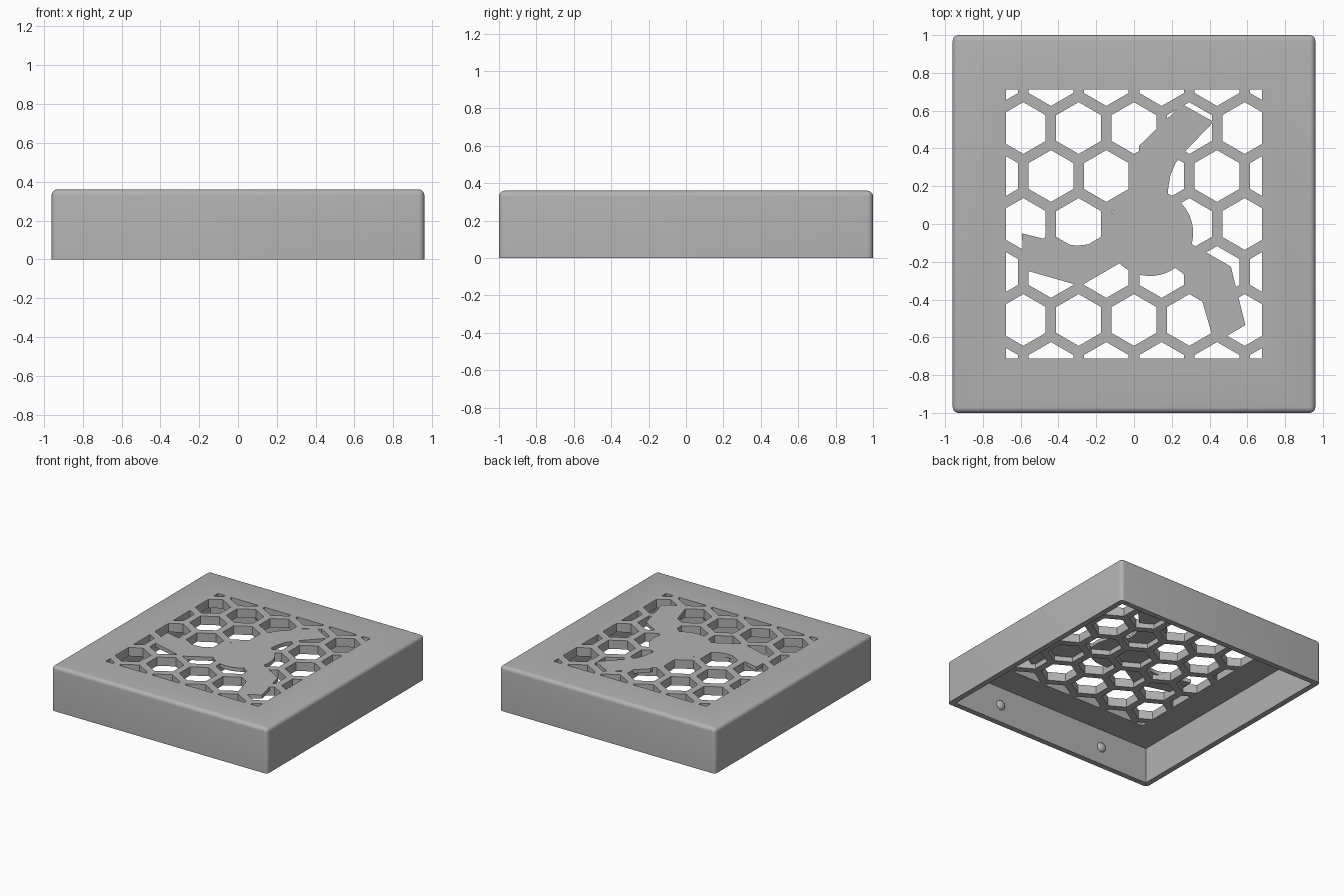
import bpy, bmesh, math
from mathutils import Matrix, Vector

old = bpy.data.objects.get("Cube")
if old:
    bpy.data.objects.remove(old, do_unlink=True)

HX, HY, H = 0.96, 1.0, 0.36        # outer half sizes and height
WALL, PLATE, FAN = 0.045, 0.07, 0.03

grey = bpy.data.materials.new("grey_plastic")
grey.use_nodes = True
COLOUR = (0.45, 0.45, 0.45, 1)
grey.diffuse_color = COLOUR
grey.node_tree.nodes["Principled BSDF"].inputs["Base Color"].default_value = COLOUR


def to_object(name, bm):
    bmesh.ops.recalc_face_normals(bm, faces=bm.faces[:])
    mesh = bpy.data.meshes.new(name)
    bm.to_mesh(mesh)
    bm.free()
    mesh.materials.append(grey)
    ob = bpy.data.objects.new(name, mesh)
    bpy.context.collection.objects.link(ob)
    return ob


def raise_faces(bm, height):
    res = bmesh.ops.extrude_face_region(bm, geom=bm.faces[:])
    verts = [g for g in res["geom"] if isinstance(g, bmesh.types.BMVert)]
    bmesh.ops.translate(bm, verts=verts, vec=(0, 0, height))


def prism(name, points, z0, z1):
    bm = bmesh.new()
    bm.faces.new([bm.verts.new((x, y, z0)) for x, y in points])
    raise_faces(bm, z1 - z0)
    return to_object(name, bm)


def ring(n, r, cx, cy, start=0.0):
    return [(cx + r * math.cos(start + math.tau * i / n),
             cy + r * math.sin(start + math.tau * i / n)) for i in range(n)]


def box(x, y):
    return [(-x, -y), (x, -y), (x, y), (-x, y)]


def boolean(ob, cutter, operation="DIFFERENCE"):
    mod = ob.modifiers.new("boolean", "BOOLEAN")
    mod.operation, mod.solver, mod.object = operation, "EXACT", cutter
    bpy.ops.object.select_all(action="DESELECT")
    bpy.context.view_layer.objects.active = ob
    ob.select_set(True)
    bpy.ops.object.modifier_apply(modifier=mod.name)
    bpy.data.objects.remove(cutter, do_unlink=True)


# Outer shell, rounded everywhere but along the open bottom
cover = prism("grille_cover", box(HX, HY), 0, H)
bm = bmesh.new()
bm.from_mesh(cover.data)
edges = [e for e in bm.edges if max(v.co.z for v in e.verts) > H / 2]
bmesh.ops.bevel(bm, geom=edges, offset=0.03, segments=5, profile=0.5, affect="EDGES")
bm.to_mesh(cover.data)
bm.free()
boolean(cover, prism("cavity", box(HX - WALL, HY - WALL), -0.1, H - PLATE))

# Honeycomb holes, trimmed to a rectangle
PITCH, ROW = 0.293, 0.254
bm = bmesh.new()
for row in range(-3, 4):
    for col in range(-3, 4):
        cx = (col + 0.5 * (row % 2)) * PITCH
        pts = ring(6, 0.137, cx, row * ROW, math.pi / 6)
        bm.faces.new([bm.verts.new((x, y, H - 0.15)) for x, y in pts])
for normal, d in (((1, 0, 0), 0.677), ((0, 1, 0), 0.713)):
    for s in (-1, 1):
        n = Vector(normal) * s
        bmesh.ops.bisect_plane(bm, geom=bm.verts[:] + bm.edges[:] + bm.faces[:],
                               plane_co=n * d, plane_no=n, clear_outer=True)
raise_faces(bm, 0.3)
holes = to_object("holes", bm)

# Three-bladed rotor that stays solid in the upper part of the plate
CX, CY = 0.085, -0.047
blade = [(-0.677, -0.003), (-0.675, -0.193), (-0.369, -0.281), (-0.165, -0.163),
         (0, 0), (-0.2, -0.01), (-0.26, -0.038), (-0.32, -0.06),
         (-0.385, -0.068), (-0.445, -0.06)]
boolean(holes, prism("hub", ring(64, 0.228, CX, CY), H - FAN, H + 0.3))
for k in range(3):
    turn = Matrix.Rotation(math.tau * k / 3, 2)
    pts = [turn @ Vector(p) + Vector((CX, CY)) for p in blade]
    boolean(holes, prism("blade", pts, H - FAN, H + 0.3))
boolean(cover, holes)

bpy.ops.object.select_all(action="DESELECT")
bpy.context.view_layer.objects.active = cover
cover.select_set(True)
bpy.ops.object.shade_smooth_by_angle(angle=math.radians(30))

# Snap bumps on the inside of the front and back walls
for side, sy in (("front", -1), ("back", 1)):
    for hand, sx in (("left", 1), ("right", -1)):
        bm = bmesh.new()
        bmesh.ops.create_uvsphere(bm, u_segments=24, v_segments=12, radius=0.038)
        bmesh.ops.scale(bm, vec=(1, 0.7, 1), verts=bm.verts[:])
        for f in bm.faces:
            f.smooth = True
        bump = to_object(f"{side}_{hand}_snap_bump", bm)
        bump.location = (sx * 0.485, sy * (HY - WALL), 0.14)
